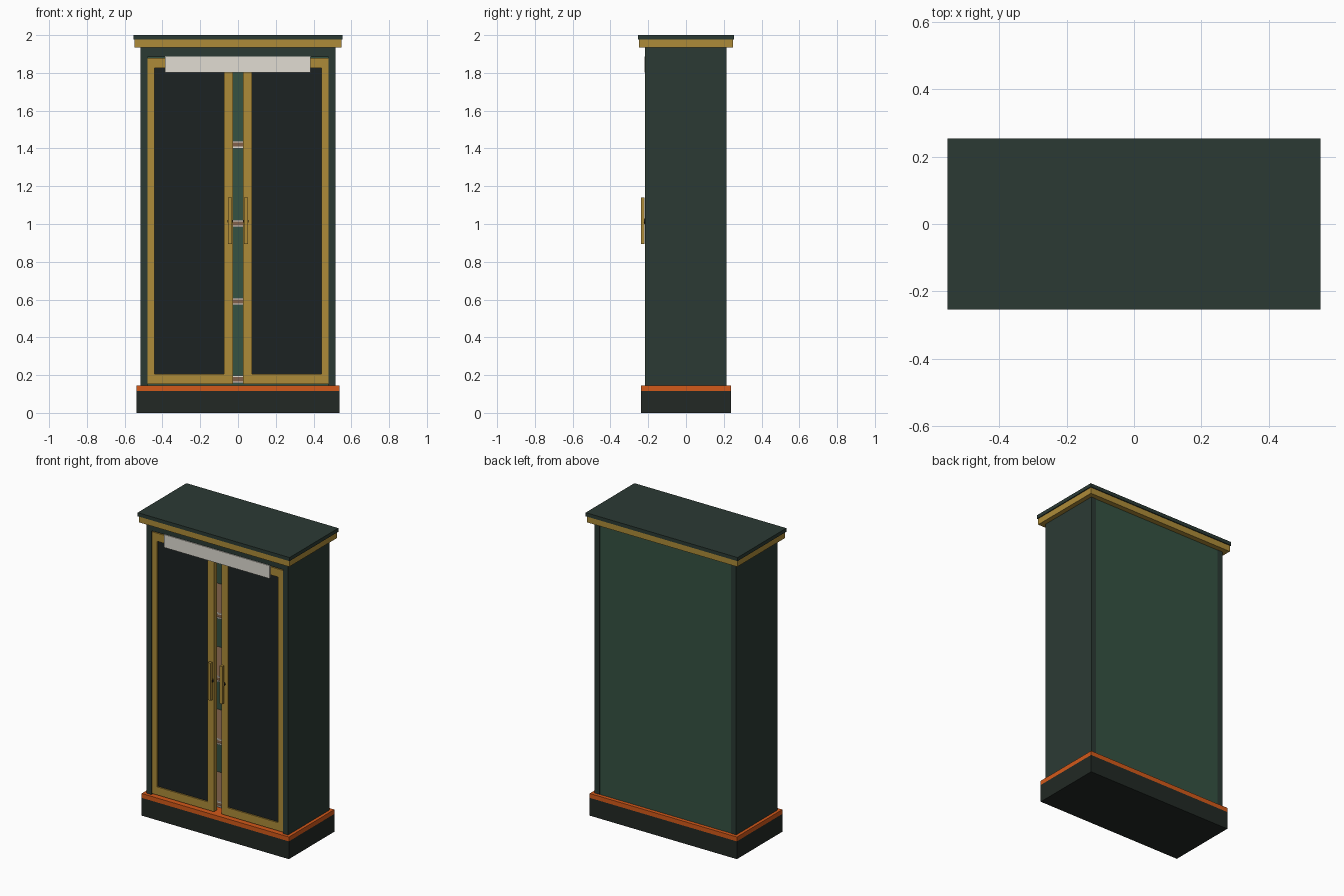
import bpy, math

if "Cube" in bpy.data.objects:
    bpy.data.objects.remove(bpy.data.objects["Cube"])


def mat(name, r, g, b):
    m = bpy.data.materials.new(name)
    m.diffuse_color = (r, g, b, 1)
    m.use_nodes = True
    m.node_tree.nodes["Principled BSDF"].inputs["Base Color"].default_value = m.diffuse_color
    return m


BODY = mat("dark_green", 0.024, 0.042, 0.034)
BACK = mat("mid_green", 0.035, 0.085, 0.055)
BASE = mat("near_black", 0.016, 0.022, 0.018)
GOLD = mat("gold", 0.42, 0.26, 0.04)
ORANGE = mat("orange", 0.65, 0.10, 0.01)
GLASS = mat("dark_glass", 0.012, 0.016, 0.016)
WHITE = mat("off_white", 0.75, 0.72, 0.65)
WOOD = mat("wood", 0.22, 0.12, 0.07)
BLACK = mat("black", 0.01, 0.01, 0.01)


def box(name, x0, x1, y0, y1, z0, z1, m):
    bpy.ops.mesh.primitive_cube_add(size=1, location=((x0 + x1) / 2, (y0 + y1) / 2, (z0 + z1) / 2))
    o = bpy.context.object
    o.name = name
    o.scale = (x1 - x0, y1 - y0, z1 - z0)
    bpy.ops.object.transform_apply(location=False, rotation=False, scale=True)
    o.data.materials.append(m)
    return o


def centred(name, hx, hy, z0, z1, m):
    return box(name, -hx, hx, -hy, hy, z0, z1, m)


def pair(name, x0, x1, *rest):
    # one part on each side of x = 0
    box(name + "_right", x0, x1, *rest)
    box(name + "_left", -x1, -x0, *rest)


# plinth and cornice
centred("plinth", 0.537, 0.237, 0, 0.117, BASE)
centred("plinth_band", 0.537, 0.237, 0.117, 0.146, ORANGE)
centred("cornice_moulding", 0.548, 0.248, 1.935, 1.976, GOLD)
centred("cornice_top", 0.554, 0.254, 1.976, 2.0, BODY)

# carcass
pair("side_panel", 0.48, 0.517, -0.217, 0.215, 0.146, 1.935, BODY)
box("back_panel", -0.48, 0.48, 0.19, 0.213, 0.146, 1.935, BACK)
box("top_rail", -0.48, 0.48, -0.215, 0.19, 1.885, 1.935, BODY)

# shelves with pale front lips
for i, z in enumerate((0.178, 0.59, 1.003, 1.42)):
    box(f"shelf_{i}", -0.48, 0.48, -0.15, 0.19, z - 0.018, z + 0.018, WOOD)
    for part, dz in (("upper", 0.015), ("lower", -0.015)):
        box(f"shelf_{part}_lip_{i}", -0.475, 0.475, -0.156, -0.15, z + dz - 0.004, z + dz + 0.004, WHITE)

# doors: stiles, rails and dark panes
pair("inner_stile", 0.027, 0.074, -0.212, -0.182, 0.152, 1.878, GOLD)
pair("outer_stile", 0.441, 0.478, -0.212, -0.182, 0.152, 1.878, GOLD)
pair("bottom_rail", 0.074, 0.441, -0.212, -0.182, 0.152, 0.205, GOLD)
pair("door_top_rail", 0.074, 0.441, -0.212, -0.182, 1.825, 1.878, GOLD)
pair("door_pane", 0.074, 0.441, -0.203, -0.193, 0.205, 1.825, GLASS)

# header plate
box("header_plate", -0.386, 0.384, -0.221, -0.208, 1.803, 1.888, WHITE)

# handles on dark round standoffs
pair("handle_bar", 0.032, 0.053, -0.239, -0.219, 0.893, 1.14, GOLD)
for side, s in (("right", 1), ("left", -1)):
    bpy.ops.mesh.primitive_cylinder_add(vertices=16, radius=0.014, depth=0.016,
                                        location=(s * 0.0425, -0.215, 1.015),
                                        rotation=(math.pi / 2, 0, 0))
    o = bpy.context.object
    o.name = "handle_standoff_" + side
    o.data.materials.append(BLACK)
    bpy.ops.object.shade_smooth_by_angle()
